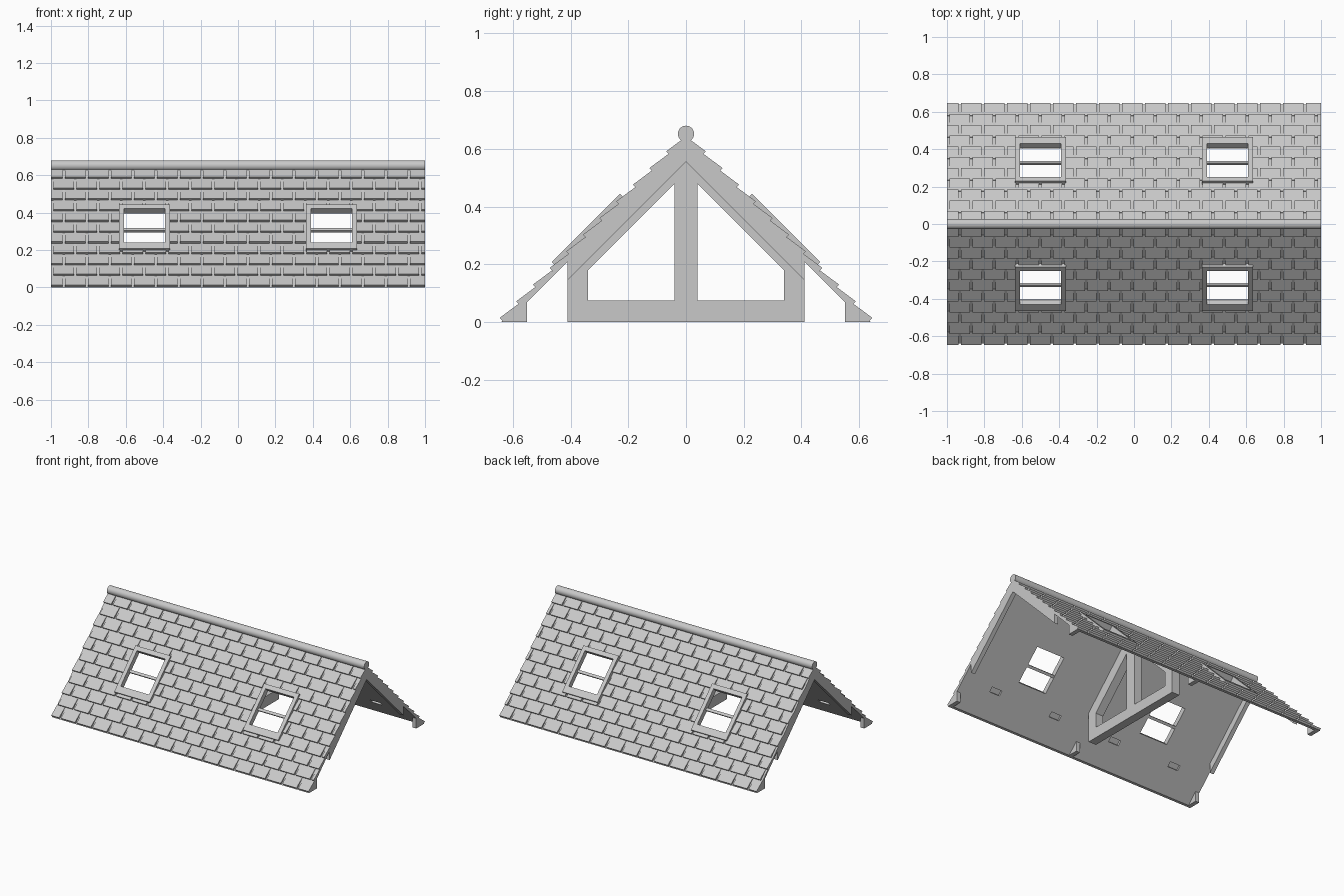
import bpy, bmesh, math

if "Cube" in bpy.data.objects:
    bpy.data.objects.remove(bpy.data.objects["Cube"])

grey = bpy.data.materials.new("light grey")
grey.diffuse_color = (0.58, 0.58, 0.58, 1)
grey.use_nodes = True
grey.node_tree.nodes["Principled BSDF"].inputs["Base Color"].default_value = grey.diffuse_color

BASE, UNDER = 0.64, 0.62          # y + z of the slab's outer and inner faces
WIN_X, WIN_T = (-0.5, 0.5), (-0.095, 0.086)


def slope_point(x, t, s, side):
    """x along the ridge, t up the slope, s = |y| + z."""
    return (x, side * (s / 2 - t), s / 2 + t)


def add_block(bm, x0, x1, section, side):
    """Extrude a (t, s) section between x0 and x1."""
    a = [bm.verts.new(slope_point(x0, t, s, side)) for t, s in section]
    b = [bm.verts.new(slope_point(x1, t, s, side)) for t, s in section]
    n = len(section)
    bm.faces.new(a)
    bm.faces.new(b[::-1])
    for i in range(n):
        j = (i + 1) % n
        bm.faces.new((a[i], b[i], b[j], a[j]))


def rect(t0, t1, s0, s1):
    return [(t0, s0), (t1, s0), (t1, s1), (t0, s1)]


def finish(name, bm):
    bmesh.ops.recalc_face_normals(bm, faces=bm.faces)
    me = bpy.data.meshes.new(name)
    bm.to_mesh(me)
    bm.free()
    me.materials.append(grey)
    ob = bpy.data.objects.new(name, me)
    bpy.context.collection.objects.link(ob)
    return ob


def prism(name, profile, x0, x1):
    """Extrude a (y, z) profile along x."""
    bm = bmesh.new()
    a = [bm.verts.new((x0, y, z)) for y, z in profile]
    b = [bm.verts.new((x1, y, z)) for y, z in profile]
    bm.faces.new(a)
    bm.faces.new(b[::-1])
    for i in range(len(a)):
        j = (i + 1) % len(a)
        bm.faces.new((a[i], b[i], b[j], a[j]))
    return finish(name, bm)


def cut(ob, cutter):
    """Subtract the cutter and discard it."""
    mod = ob.modifiers.new("cut", 'BOOLEAN')
    mod.operation, mod.solver, mod.object = 'DIFFERENCE', 'EXACT', cutter
    cutter.hide_render = True
    dg = bpy.context.evaluated_depsgraph_get()
    me = bpy.data.meshes.new_from_object(ob.evaluated_get(dg))
    ob.modifiers.clear()
    ob.data = me
    bpy.data.objects.remove(cutter)


def subtract(r, h):
    """Parts of rectangle r = (x0, x1, t0, t1) outside rectangle h."""
    x0, x1, t0, t1 = r
    a0, a1, b0, b1 = max(x0, h[0]), min(x1, h[1]), max(t0, h[2]), min(t1, h[3])
    if a0 >= a1 or b0 >= b1:
        return [r]
    parts = [(x0, a0, t0, t1), (a1, x1, t0, t1), (a0, a1, t0, b0), (a0, a1, b1, t1)]
    return [p for p in parts if p[1] - p[0] > 1e-4 and p[3] - p[2] > 1e-4]


def opening_cutter():
    bm = bmesh.new()
    for side in (-1, 1):
        for cx in WIN_X:
            add_block(bm, cx - 0.11, cx + 0.11, rect(*WIN_T, 0.56, 0.72), side)
    return finish("opening_cutter", bm)


# Roof slab, one chevron with window openings and fixing pockets
roof = prism("roof_slab", [(-BASE, 0), (0, BASE), (BASE, 0), (UNDER, 0),
                           (0, UNDER), (-UNDER, 0)], -1, 1)
cut(roof, opening_cutter())
bm = bmesh.new()
for side in (-1, 1):
    for x in (-0.735, -0.245, 0.245, 0.735):
        add_block(bm, x - 0.04, x + 0.04, rect(-0.185, -0.16, 0.6, 0.639), side)
cut(roof, finish("pocket_cutter", bm))

# Overlapping wedge tiles in staggered courses
COURSES, RISE, WIDTH, GAP = 11, 0.0577, 0.123, 0.013
bm = bmesh.new()
for side in (-1, 1):
    for k in range(COURSES):
        t0 = 0.004 + k * RISE - BASE / 2
        t1 = t0 + RISE - 0.0003
        start = -0.932 + (k % 2) * WIDTH / 2 - 2 * WIDTH
        for i in range(20):
            x0 = max(-1, start + i * WIDTH + GAP / 2)
            x1 = min(1, start + (i + 1) * WIDTH - GAP / 2)
            if x1 - x0 < 0.003:
                continue
            pieces = [(x0, x1, t0, t1)]
            for cx in WIN_X:
                hole = (cx - 0.13, cx + 0.13, -0.122, 0.102)
                pieces = [q for p in pieces for q in subtract(p, hole)]
            for a, b, u, v in pieces:
                top = [BASE + 0.02 - 0.017 * (w - t0) / RISE for w in (u, v)]
                add_block(bm, a, b, [(u, BASE - 0.001), (v, BASE - 0.001),
                                     (v, top[1]), (u, top[0])], side)
finish("roof_tiles", bm)

# Window frames and their crossbars
bm = bmesh.new()
for side in (-1, 1):
    for cx in WIN_X:
        add_block(bm, cx - 0.137, cx + 0.137, rect(-0.1285, 0.1075, 0.639, 0.673), side)
cut(finish("window_frames", bm), opening_cutter())
bm = bmesh.new()
for side in (-1, 1):
    for cx in WIN_X:
        add_block(bm, cx - 0.11, cx + 0.11, rect(-0.017, -0.004, 0.622, 0.642), side)
finish("window_crossbars", bm)

# Round ridge roll
ridge = prism("ridge_roll", [(0.028 * math.cos(math.tau * i / 32),
                              0.652 + 0.028 * math.sin(math.tau * i / 32))
                             for i in range(32)], -1, 1)
bpy.context.view_layer.objects.active = ridge
ridge.select_set(True)
bpy.ops.object.shade_smooth_by_angle()
ridge.select_set(False)

# Rafters under both ends
RAFTER = [(-0.41, 0.21), (0, 0.62), (0.41, 0.21), (0.41, 0.145), (0, 0.555), (-0.41, 0.145)]
for name, x in (("left_rafter", -1), ("right_rafter", 0.97)):
    prism(name, RAFTER, x, x + 0.03)

# Central truss with two openings beside the king post
truss = prism("centre_truss", [(-0.41, 0), (0.41, 0), (0.41, 0.21), (0, 0.62), (-0.41, 0.21)],
              -0.03, 0.03)
for side in (-1, 1):
    shape = [(0.04, 0.075), (0.34, 0.075), (0.34, 0.178), (0.04, 0.478)]
    cut(truss, prism("truss_cutter", [(side * y, z) for y, z in shape], -0.1, 0.1))

# Triangular eave feet
for side, label in ((-1, "front"), (1, "back")):
    for x, pos in ((-1, "left"), (-0.015, "centre"), (0.97, "right")):
        prism(f"{label}_{pos}_eave_foot",
              [(side * 0.55, 0), (side * 0.62, 0), (side * 0.55, 0.07)], x, x + 0.03)
